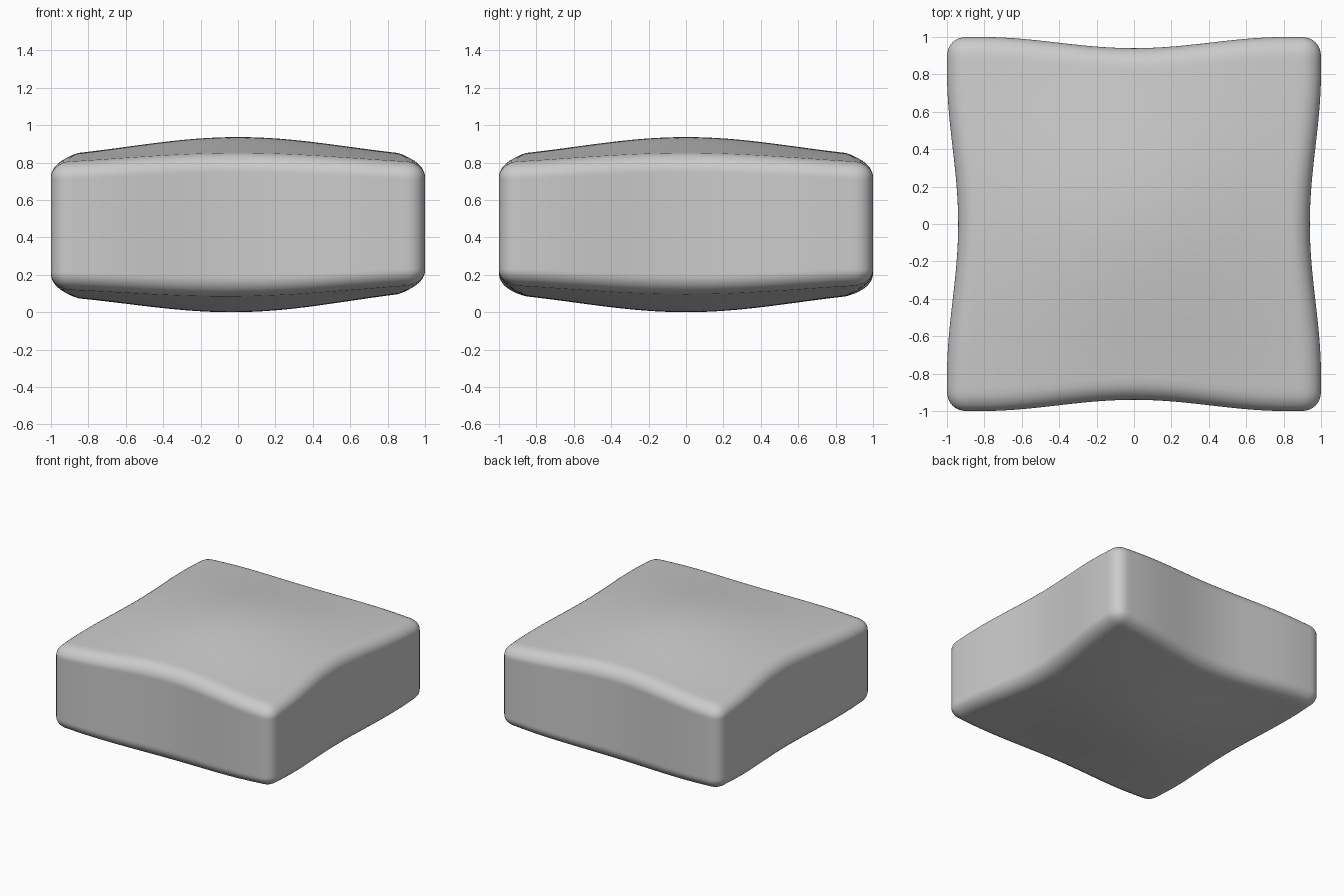
import bpy, bmesh
from math import sin, cos, pi
from mathutils import Vector

if "Cube" in bpy.data.objects:
    bpy.data.objects.remove(bpy.data.objects["Cube"])

R, H, MID = 0.1, 0.4, 0.475   # edge radius, base half height, mid height


def pinch(t):
    # half width of the outline: drawn in at the middle of each side
    return 0.94 + 0.06 * sin(pi / 2 * min(abs(t) / 0.82, 1)) ** 2


def swell(t):
    # puffiness, 1 at the middle and 0 at the seams
    t = min(abs(t), 1)
    return 0.5 * (1 - t * t) + 0.5 * cos(pi / 2 * t) ** 2


def half_height(x, y):
    a, b = swell(x), swell(y)
    return 0.328 + 0.046 * (a + b) + 0.048 * a * b


def clamp(v, m):
    return max(-m, min(m, v))


# Subdivided block
bm = bmesh.new()
bmesh.ops.create_cube(bm, size=2)
bmesh.ops.subdivide_edges(bm, edges=bm.edges[:], cuts=63, use_grid_fill=True)

for v in bm.verts:
    # Round the edges
    p = Vector((v.co.x, v.co.y, v.co.z * H))
    core = Vector((clamp(p.x, 1 - R), clamp(p.y, 1 - R), clamp(p.z, H - R)))
    p = core + (p - core).normalized() * R if (p - core).length > 1e-6 else p
    # Pinch the sides and puff out top and bottom
    z = MID + p.z / H * half_height(p.x, p.y)
    if p.z < 0:
        z += 0.012 * p.x * -p.z / H
    v.co = (p.x * pinch(p.y), p.y * pinch(p.x), z)

# Stand on the ground
low = min(v.co.z for v in bm.verts)
for v in bm.verts:
    v.co.z -= low
for f in bm.faces:
    f.smooth = True
bmesh.ops.recalc_face_normals(bm, faces=bm.faces[:])

mesh = bpy.data.meshes.new("cushion")
bm.to_mesh(mesh)
bm.free()
cushion = bpy.data.objects.new("cushion", mesh)
bpy.context.collection.objects.link(cushion)
